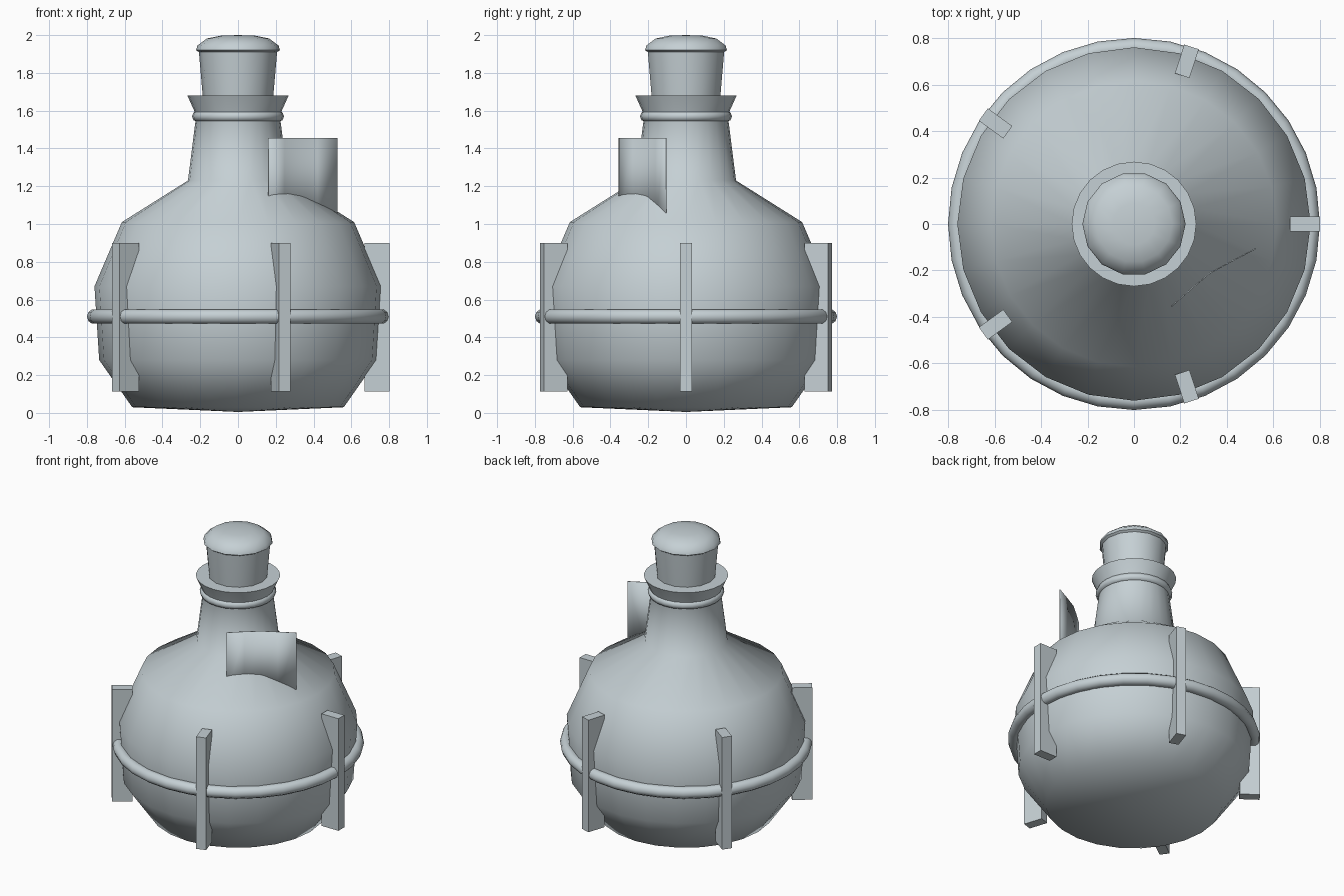
import bpy, bmesh, math
from mathutils import Matrix, Vector

cube = bpy.data.objects.get("Cube")
if cube:
    bpy.data.objects.remove(cube, do_unlink=True)

# One flat colour for the whole flask
grey = bpy.data.materials.new("pale_grey")
grey.use_nodes = True
colour = (0.56, 0.63, 0.66, 1)
grey.diffuse_color = colour
grey.node_tree.nodes["Principled BSDF"].inputs["Base Color"].default_value = colour


def finish(bm, name, smooth_angle=None):
    bmesh.ops.recalc_face_normals(bm, faces=bm.faces)
    mesh = bpy.data.meshes.new(name)
    bm.to_mesh(mesh)
    bm.free()
    mesh.materials.append(grey)
    ob = bpy.data.objects.new(name, mesh)
    bpy.context.collection.objects.link(ob)
    if smooth_angle:
        bpy.ops.object.select_all(action="DESELECT")
        ob.select_set(True)
        bpy.context.view_layer.objects.active = ob
        bpy.ops.object.shade_smooth_by_angle(angle=math.radians(smooth_angle))
    return ob


def lathe(name, profile, segments, smooth_angle, closed=False):
    """Spin an (r, z) profile around the vertical axis."""
    bm = bmesh.new()
    verts = [bm.verts.new((r, 0, z)) for r, z in profile]
    edges = [bm.edges.new(pair) for pair in zip(verts, verts[1:])]
    if closed:
        edges.append(bm.edges.new((verts[-1], verts[0])))
    bmesh.ops.spin(bm, geom=verts + edges, cent=(0, 0, 0), axis=(0, 0, 1),
                   angle=math.tau, steps=segments, use_duplicate=False)
    bmesh.ops.remove_doubles(bm, verts=bm.verts, dist=0.0005)
    return finish(bm, name, smooth_angle)


def ring(name, radius, tube, z, segments, sides):
    circle = [(radius + tube * math.cos(math.tau * i / sides),
               z + tube * math.sin(math.tau * i / sides)) for i in range(sides)]
    return lathe(name, circle, segments, 60, closed=True)


# Flask: round belly, tapered neck and flared lip
lathe("flask_body", [
    (0, 0.005), (0.56, 0.03), (0.735, 0.28), (0.76, 0.67), (0.615, 1.01),
    (0.265, 1.23), (0.222, 1.57), (0.232, 1.60), (0.268, 1.68), (0.18, 1.68),
], 24, 53)

# Stopper with a domed cap
lathe("stopper", [
    (0, 1.62), (0.18, 1.62), (0.187, 1.68), (0.207, 1.91), (0.222, 1.92),
    (0.215, 1.945), (0.165, 1.982), (0.09, 1.997), (0, 2.0),
], 14, 50)

# Rings around the belly and the neck
ring("belly_ring", 0.76, 0.04, 0.51, 32, 10)
ring("neck_ring", 0.215, 0.029, 1.57, 24, 8)

# Five upright brackets spaced evenly around the belly
for i in range(5):
    bm = bmesh.new()
    turn = Matrix.Rotation(math.tau * i / 5, 4, "Z")
    place = Matrix.Translation((0.736, 0, 0.507))
    size = Matrix.Diagonal((0.13, 0.066, 0.785, 1))
    bmesh.ops.create_cube(bm, size=1, matrix=turn @ place @ size)
    finish(bm, f"bracket_{i + 1}")

# Thin bent label plate standing on the shoulder
bm = bmesh.new()
path = [(0.16, -0.355), (0.245, -0.28), (0.325, -0.212), (0.42, -0.16), (0.525, -0.105)]
columns = [[bm.verts.new((x, y, z)) for z in (1.0, 1.455)] for x, y in path]
for a, b in zip(columns, columns[1:]):
    bm.faces.new((a[0], b[0], b[1], a[1]))
label = finish(bm, "label_plate", 40)
thick = label.modifiers.new("thickness", "SOLIDIFY")
thick.thickness = 0.005
thick.offset = 0
